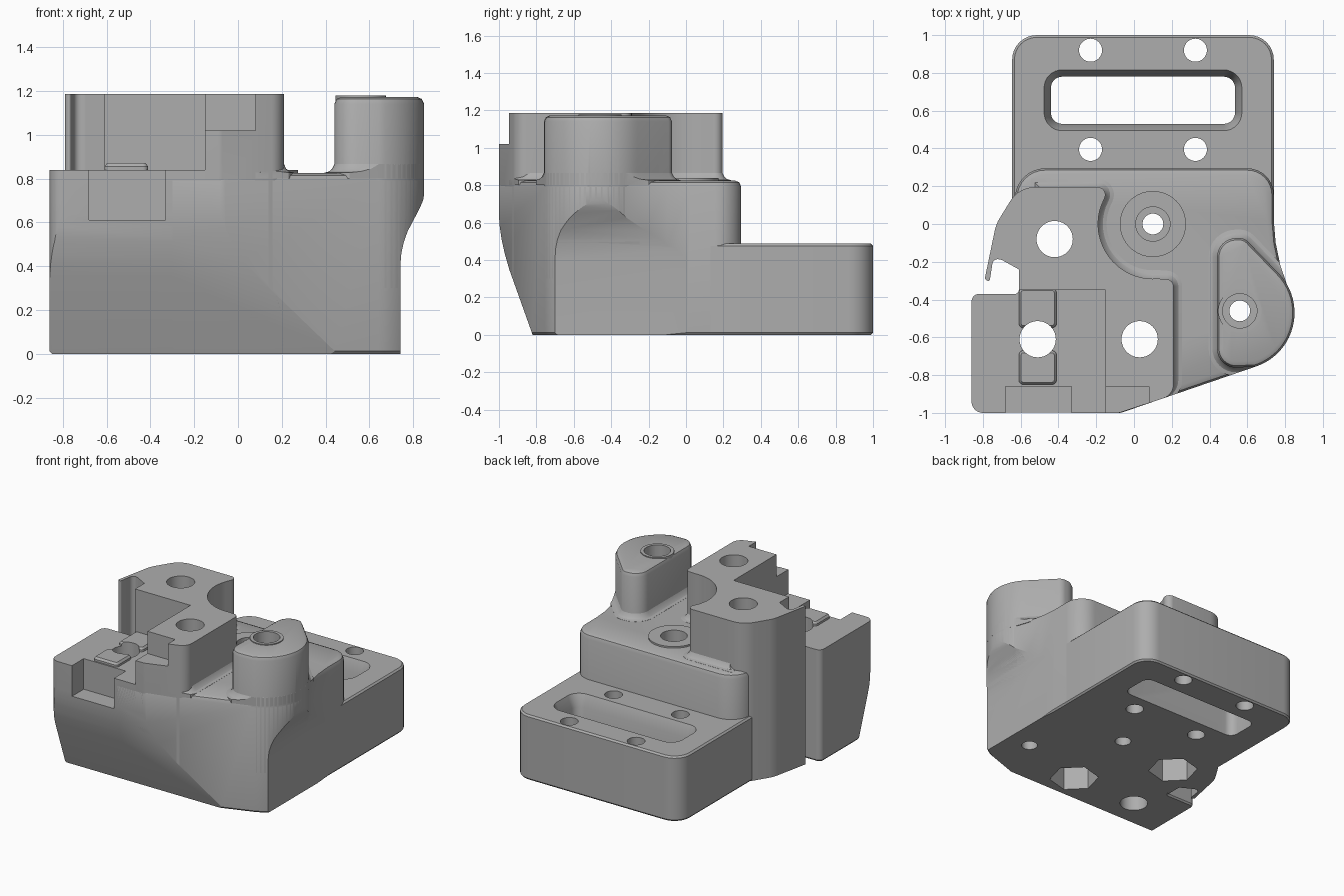
import bpy, bmesh, math
from mathutils import Vector

if "Cube" in bpy.data.objects:
    bpy.data.objects.remove(bpy.data.objects["Cube"])

grey = bpy.data.materials.new("plain grey")
grey.use_nodes = True
grey.diffuse_color = (0.42, 0.42, 0.42, 1)
grey.node_tree.nodes["Principled BSDF"].inputs["Base Color"].default_value = grey.diffuse_color


def arc(cx, cy, r, a0, a1, n=20):
    """Points on an arc, as corners without rounding."""
    angles = [math.radians(a0 + (a1 - a0) * i / n) for i in range(n + 1)]
    return [(cx + r * math.cos(a), cy + r * math.sin(a), 0) for a in angles]


def rounded(corners, n=8):
    """Turn (x, y, radius) corners into a smooth outline."""
    out = []
    for i, (x, y, r) in enumerate(corners):
        p = Vector((x, y))
        if r == 0:
            out.append(p)
            continue
        a = (Vector(corners[i - 1][:2]) - p).normalized()
        b = (Vector(corners[(i + 1) % len(corners)][:2]) - p).normalized()
        half = a.angle(b) / 2
        centre = p + (a + b).normalized() * (r / math.sin(half))
        start = p + a * (r / math.tan(half)) - centre
        end = p + b * (r / math.tan(half)) - centre
        for k in range(n + 1):
            t = k / n
            s = start.angle(end)
            out.append(centre + (start * math.sin((1 - t) * s) + end * math.sin(t * s)) / math.sin(s))
    return out


def box(x0, x1, y0, y1, r=0):
    return rounded([(x0, y0, r), (x1, y0, r), (x1, y1, r), (x0, y1, r)])


def inset(pts, d):
    """Move a counter-clockwise outline inward by d."""
    out = []
    for i, p in enumerate(pts):
        a = (p - pts[i - 1]).normalized()
        b = (pts[(i + 1) % len(pts)] - p).normalized()
        na, nb = Vector((-a.y, a.x)), Vector((-b.y, b.x))
        out.append(p + (na + nb) * (d / max(0.4, 1 + na.dot(nb))))
    return out


def loft(name, pts, rings, place=lambda u, v, w: (u, v, w)):
    """Stack (inset, height) copies of an outline into a closed solid."""
    bm = bmesh.new()
    loops = [[bm.verts.new(place(p.x, p.y, z)) for p in inset(pts, d)] for d, z in rings]
    bm.faces.new(loops[0][::-1])
    bm.faces.new(loops[-1])
    for lo, hi in zip(loops, loops[1:]):
        for i in range(len(lo)):
            bm.faces.new((lo[i - 1], lo[i], hi[i], hi[i - 1]))
    bmesh.ops.recalc_face_normals(bm, faces=bm.faces)
    mesh = bpy.data.meshes.new(name)
    bm.to_mesh(mesh)
    bm.free()
    mesh.materials.append(grey)
    ob = bpy.data.objects.new(name, mesh)
    bpy.context.collection.objects.link(ob)
    return ob


def prism(name, pts, z0, z1):
    return loft(name, pts, [(0, z0), (0, z1)])


def disc(x, y, r, n=40, turn=0):
    return [Vector(p[:2]) for p in arc(x, y, r, turn, turn + 360, n)[:-1]]


# Outlines
body_line = rounded([(-0.3, -1, 0), (-0.07, -1, 0.08)] + arc(0.55, -0.47, 0.3, -72, 30)
                    + [(0.775, -0.22, 0), (0.75, -0.1, 0), (0.74, 0.02, 0), (0.74, 0.295, 0.14),
                       (-0.63, 0.295, 0.16), (-0.63, 0.1, 0), (-0.6, -0.2, 0), (-0.3, -0.3, 0)])
inner_side = [(0.21, -0.905, 0.08), (0.21, -0.295, 0.04)] + arc(0.1, 0, 0.29, -85, -200) \
    + [(-0.13, 0.195, 0.04)]
tower_line = rounded([(-0.15, -1, 0), (-0.08, -1, 0.06)] + inner_side
                     + [(-0.61, 0.195, 0.15), (-0.73, 0.0, 0.2), (-0.79, -0.29, 0.01),
                        (-0.765, -0.31, 0.01), (-0.745, -0.18, 0.03), (-0.7, -0.19, 0.03),
                        (-0.61, -0.24, 0), (-0.61, -0.35, 0), (-0.15, -0.35, 0)])
tower_core = rounded(inner_side + [(-0.5, 0.195, 0), (-0.5, 0, 0), (-0.05, -0.4, 0), (-0.05, -0.9, 0)])
post_line = rounded([(0.44, -0.765, 0.1)] + arc(0.55, -0.47, 0.3, -72, 45)
                    + [(0.585, -0.075, 0.06), (0.44, -0.075, 0.1)])

# Solid parts
foot = [(0.01, 0), (0, 0.012)]
parts = [
    loft("mounting_plate", box(-0.645, 0.74, 0, 1, 0.13), foot + [(0, 0.475), (0.012, 0.487)]),
    loft("main_body", body_line, foot + [(0, 0.79), (0.01, 0.815), (0.035, 0.826)]),
    loft("tower", tower_line, [(0, 0), (0, 1.187)]),
    loft("side_block", rounded([(-0.86, -1, 0.06), (-0.15, -1, 0), (-0.15, -0.3, 0),
                                (-0.61, -0.3, 0), (-0.61, -0.37, 0.02), (-0.86, -0.37, 0.04)]),
         foot + [(0, 0.84)]),
    loft("post", post_line, [(0, 0.3), (0, 1.14), (0.01, 1.163), (0.03, 1.172)]),
    prism("post_rim", disc(0.56, -0.46, 0.115), 1.1, 1.179),
    prism("floor_rim", disc(0.1, 0, 0.175), 0.7, 0.838),
]
for side, y0, y1 in (("rear", -0.55, -0.34), ("front", -0.85, -0.67)):
    parts.append(loft(side + "_clip", box(-0.61, -0.41, y0, y1, 0.025),
                      [(0, 0.8), (0, 0.855), (0.012, 0.87)]))

# Fillets where the post and tower meet the floor
limit = prism("fillet_limit", body_line, 0.5, 1.1)
curve = [(-0.045, 0.8), (-0.045, 0.827), (-0.025, 0.832), (-0.01, 0.845), (0.002, 0.87)]
fillets = [loft("post_fillet", post_line, curve), loft("tower_fillet", tower_core, curve)]

# Cutters: through holes, counterbores, nut pockets
cutters = []


def cut(pts, z0=-0.1, z1=1.5):
    cutters.append(prism("cutter", pts, z0, z1))


for x in (-0.23, 0.325):
    for y in (0.395, 0.92):
        cut(disc(x, y, 0.061))
for x, y in ((-0.42, -0.08), (0.03, -0.61), (-0.51, -0.61)):
    cut(disc(x, y, 0.096))
for x, y, z in ((0.1, 0, 0.6), (0.56, -0.46, 0.95)):
    cut(disc(x, y, 0.055))
    cut(disc(x, y, 0.091), z)
for x, y in ((-0.42, -0.08), (0.03, -0.61)):
    cut(disc(x, y, 0.17, 6, 15), z1=0.3)

# Slot with a flared mouth
cutters.append(loft("cutter", box(-0.44, 0.535, 0.53, 0.78, 0.06),
                    [(0, -0.1), (0, 0.4), (-0.036, 0.487), (-0.036, 0.6)]))

# Front pocket and tower step
cut(box(-0.68, -0.33, -1.2, -0.86), 0.61, 0.95)
cut(box(-0.3, 0.08, -1.2, -0.86), 1.02)

# Sloping front underside and undercut right wall
front = [(-0.785, -0.1), (-0.82, 0), (-0.945, 0.35), (-0.968, 0.43), (-0.986, 0.51),
         (-0.996, 0.58), (-1.001, 0.65), (-1.3, 0.65), (-1.3, -0.1)]
right = [(0.741, -0.1), (0.741, 0.4), (0.746, 0.46), (0.757, 0.51), (0.775, 0.56),
         (0.83, 0.665), (0.845, 0.7), (0.852, 0.74), (1.2, 0.74), (1.2, -0.1)]
cutters.append(loft("cutter", [Vector(p) for p in front[::-1]], [(0, -1.5), (0, 1.5)],
                    lambda u, v, w: (w, u, v)))
cutters.append(loft("cutter", [Vector(p) for p in right[::-1]], [(0, -1.5), (0, 1.5)],
                    lambda u, v, w: (u, w, v)))


# Apply the cuts, then smooth
def boolean(ob, tool, operation):
    mod = ob.modifiers.new("boolean", "BOOLEAN")
    mod.object, mod.operation, mod.solver = tool, operation, "EXACT"


for ob in fillets:
    boolean(ob, limit, "INTERSECT")
for ob in parts + fillets:
    for tool in cutters:
        boolean(ob, tool, "DIFFERENCE")
    bpy.ops.object.select_all(action="DESELECT")
    ob.select_set(True)
    bpy.context.view_layer.objects.active = ob
    for mod in list(ob.modifiers):
        bpy.ops.object.modifier_apply(modifier=mod.name)
    bpy.ops.object.shade_smooth_by_angle(angle=math.radians(25))
for tool in cutters + [limit]:
    bpy.data.objects.remove(tool)
